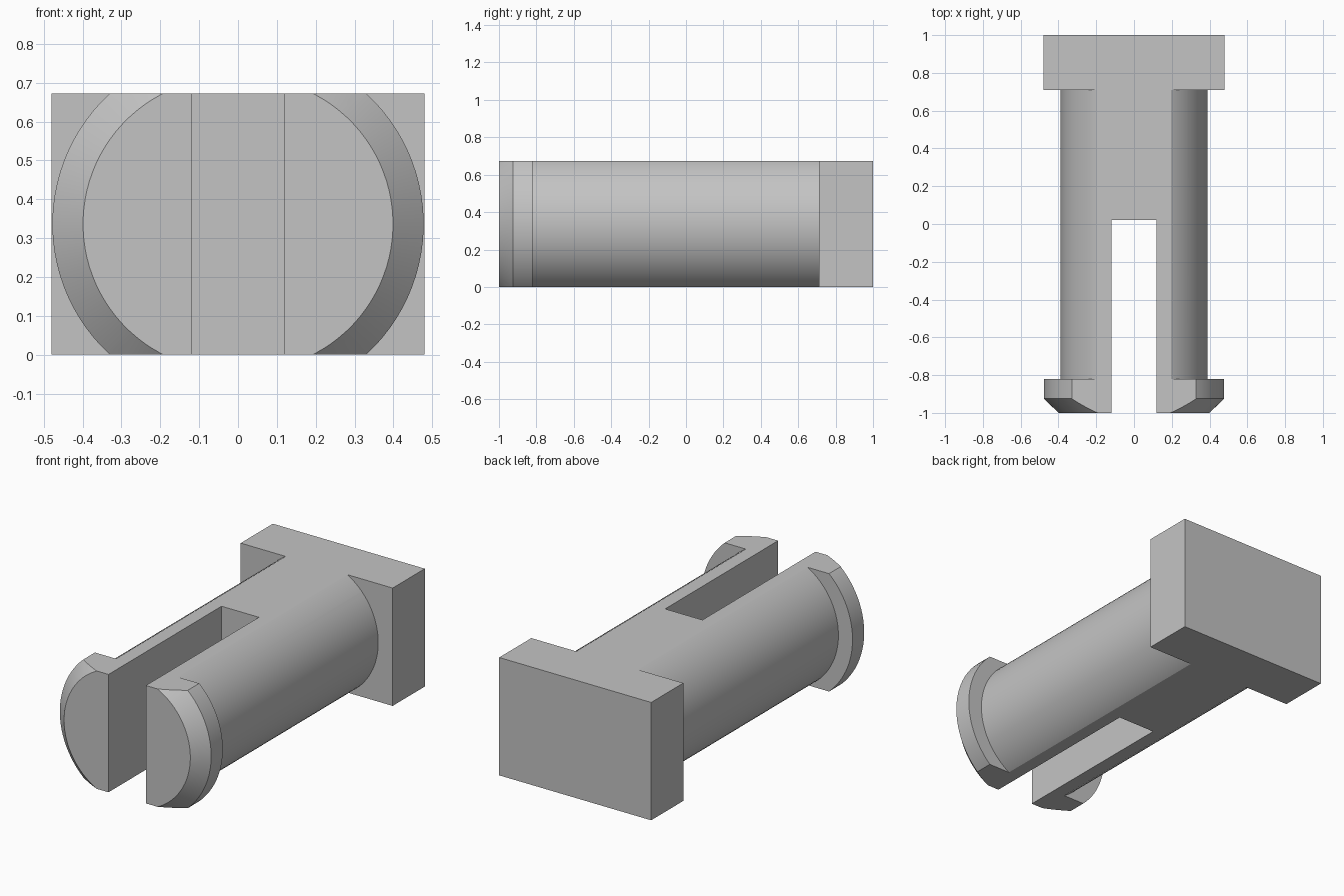
import bpy, bmesh, math
from mathutils import Vector

if "Cube" in bpy.data.objects:
    bpy.data.objects.remove(bpy.data.objects["Cube"], do_unlink=True)

HEIGHT = 0.673
MID = HEIGHT / 2
SEGMENTS = 96

grey = bpy.data.materials.new("plain grey")
grey.use_nodes = True
colour = (0.55, 0.55, 0.55, 1)
grey.diffuse_color = colour
grey.node_tree.nodes["Principled BSDF"].inputs["Base Color"].default_value = colour


def finish(name, bm):
    bmesh.ops.recalc_face_normals(bm, faces=bm.faces)
    mesh = bpy.data.meshes.new(name)
    bm.to_mesh(mesh)
    bm.free()
    mesh.materials.append(grey)
    obj = bpy.data.objects.new(name, mesh)
    bpy.context.collection.objects.link(obj)
    return obj


def box(name, low, high):
    low, high = Vector(low), Vector(high)
    bm = bmesh.new()
    bmesh.ops.create_cube(bm, size=1)
    for v in bm.verts:
        v.co = (low + high) / 2 + v.co * (high - low)
    return finish(name, bm)


def turned(name, stations, spread=0):
    """Round solid along y; spread moves its two halves apart sideways."""
    bm = bmesh.new()
    rings = []
    for y, radius in stations:
        ring = []
        for i in range(SEGMENTS):
            a = math.tau * (i + 0.5) / SEGMENTS
            x = radius * math.cos(a)
            ring.append(bm.verts.new((x + math.copysign(spread, x), y,
                                      MID + radius * math.sin(a))))
        rings.append(ring)
    for a, b in zip(rings, rings[1:]):
        for i in range(SEGMENTS):
            j = (i + 1) % SEGMENTS
            bm.faces.new((a[i], a[j], b[j], b[i]))
    bm.faces.new(rings[0])
    bm.faces.new(rings[-1])
    return finish(name, bm)


# Round shaft, running into the head and the snap lip
pin = turned("snap_pin", [(-0.9, 0.389), (0.85, 0.389)])

# Parts to join, then the flat top and bottom, then the slot between the prongs
steps = [
    (box("head", (-0.48, 0.71, -0.1), (0.48, 1, HEIGHT + 0.1)), "UNION"),
    (turned("snap_lip", [(-1, 0.377), (-0.925, 0.456), (-0.82, 0.456)], 0.022), "UNION"),
    (box("flat_limits", (-2, -2, 0), (2, 2, HEIGHT)), "INTERSECT"),
    (box("slot_cutter", (-0.118, -2, -1), (0.118, 0.02, 2)), "DIFFERENCE"),
]
for helper, operation in steps:
    helper.hide_render = True
    mod = pin.modifiers.new(helper.name, "BOOLEAN")
    mod.operation = operation
    mod.solver = "EXACT"
    mod.object = helper

# Bake the joined shape and drop the helpers
bpy.context.view_layer.update()
graph = bpy.context.evaluated_depsgraph_get()
baked = bpy.data.meshes.new_from_object(pin.evaluated_get(graph))
pin.modifiers.clear()
pin.data = baked
baked.materials.clear()
baked.materials.append(grey)
for poly in baked.polygons:
    poly.material_index = 0
for helper, _ in steps:
    bpy.data.objects.remove(helper, do_unlink=True)

# Smooth round walls with crisp edges
bpy.ops.object.select_all(action="DESELECT")
pin.select_set(True)
bpy.context.view_layer.objects.active = pin
bpy.ops.object.shade_smooth_by_angle(angle=math.radians(20))
